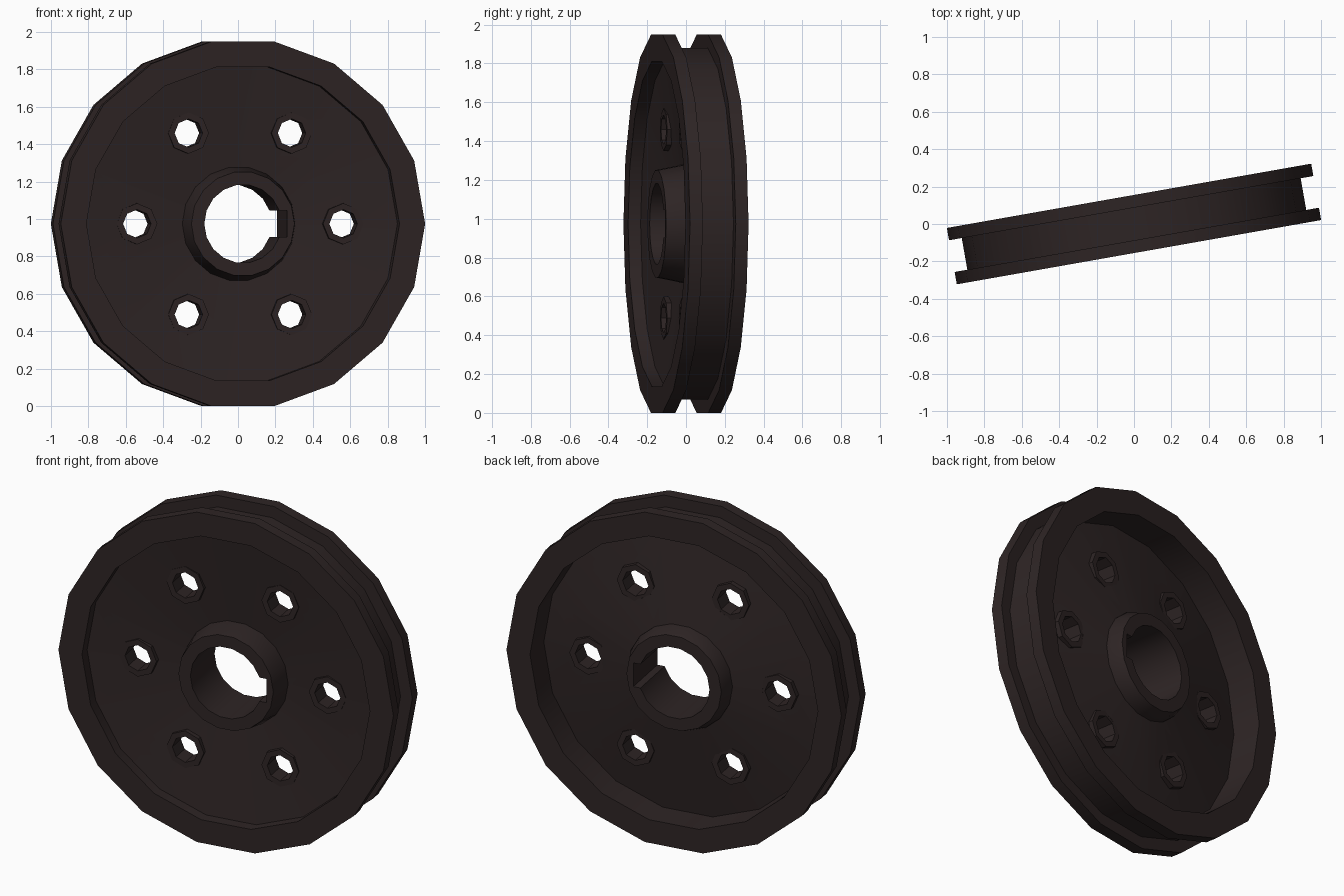
import bpy, bmesh, math
from mathutils import Matrix, Vector

cube = bpy.data.objects.get("Cube")
if cube:
    bpy.data.objects.remove(cube)

SIDES = 18
HALF = 0.153      # half thickness of the wheel
RIM_R = 0.989
POSE = Matrix.Translation((0, 0, 0.974)) @ Matrix.Rotation(math.radians(10), 4, 'Z')

mat = bpy.data.materials.new("dark_brown_iron")
mat.use_nodes = True
colour = (0.027, 0.018, 0.018, 1)
mat.diffuse_color = colour
bsdf = mat.node_tree.nodes["Principled BSDF"]
bsdf.inputs["Base Color"].default_value = colour
bsdf.inputs["Roughness"].default_value = 0.7


def make(name, bm):
    bmesh.ops.recalc_face_normals(bm, faces=bm.faces)
    mesh = bpy.data.meshes.new(name)
    bm.to_mesh(mesh)
    bm.free()
    mesh.materials.append(mat)
    ob = bpy.data.objects.new(name, mesh)
    bpy.context.collection.objects.link(ob)
    return ob


def lathe(name, profile, sides=SIDES, centre=(0, 0, 0)):
    """Turn a closed (radius, y) outline around the y axis."""
    bm = bmesh.new()
    rings = []
    for i in range(sides):
        a = math.tau * i / sides
        rings.append([bm.verts.new(Vector((r * math.cos(a), y, r * math.sin(a))) + Vector(centre))
                      for r, y in profile])
    n = len(profile)
    for i in range(sides):
        a, b = rings[i], rings[(i + 1) % sides]
        for j in range(n):
            k = (j + 1) % n
            bm.faces.new((a[j], a[k], b[k], b[j]))
    return make(name, bm)


def cut(target, cutter):
    """Subtract the cutter, bake the result and drop the cutter."""
    cutter.hide_render = True
    mod = target.modifiers.new("cut", 'BOOLEAN')
    mod.operation = 'DIFFERENCE'
    mod.solver = 'EXACT'
    mod.object = cutter
    deps = bpy.context.evaluated_depsgraph_get()
    baked = bpy.data.meshes.new_from_object(target.evaluated_get(deps))
    target.modifiers.clear()
    target.data = baked
    bpy.data.objects.remove(cutter)


# Grooved rim with two flanges
lip, groove_r, inner_r = 0.086, 0.92, 0.85
rim = lathe("rim", [(inner_r, -HALF), (RIM_R, -HALF), (RIM_R, -lip), (groove_r, -lip),
                    (groove_r, lip), (RIM_R, lip), (RIM_R, HALF), (inner_r, HALF)])

# Dished web between hub and rim
web = lathe("web", [(0.27, -0.018), (0.87, -0.09), (0.87, -0.025), (0.27, 0.075)])

# Tapered hub with a keyed bore
hub = lathe("hub", [(0.21, -HALF), (0.28, -HALF), (0.307, -0.02),
                    (0.307, 0.08), (0.28, HALF), (0.21, HALF)])
bm = bmesh.new()
bmesh.ops.create_cube(bm, size=1, matrix=Matrix.Translation((0.165, 0, 0))
                      @ Matrix.Diagonal((0.15, 1, 0.14, 1)))
cut(hub, make("keyway_cutter", bm))

# Six collared holes through the web
parts = [rim, web, hub]
for i in range(6):
    a = math.tau * i / 6
    c = (0.56 * math.cos(a), 0, 0.56 * math.sin(a))
    bm = bmesh.new()
    bmesh.ops.create_cone(bm, cap_ends=True, segments=16, radius1=0.09, radius2=0.09, depth=0.6,
                          matrix=Matrix.Translation(c) @ Matrix.Rotation(math.pi / 2, 4, 'X'))
    cut(web, make("hole_cutter", bm))
    parts.append(lathe(f"hole_collar_{i + 1}", [(0.076, -0.068), (0.11, -0.068),
                                                (0.11, 0.04), (0.076, 0.04)], 8, c))

# Pose and shading
for ob in parts:
    ob.matrix_world = POSE
    bpy.ops.object.select_all(action='DESELECT')
    ob.select_set(True)
    bpy.context.view_layer.objects.active = ob
    bpy.ops.object.shade_smooth_by_angle(angle=math.radians(30))
